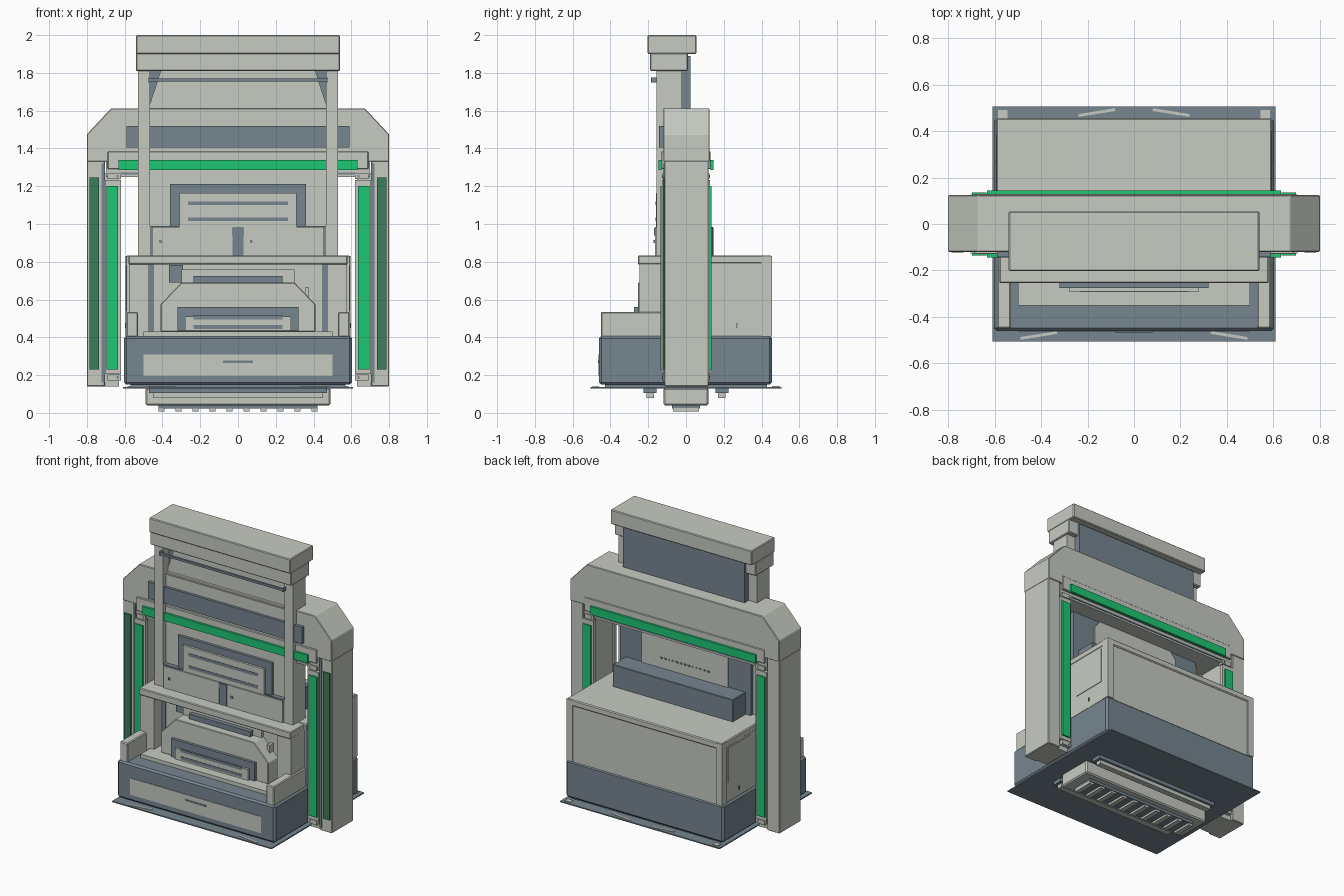
import bpy

cube = bpy.data.objects.get("Cube")
if cube:
    bpy.data.objects.remove(cube, do_unlink=True)


def material(name, rgb):
    m = bpy.data.materials.new(name)
    m.use_nodes = True
    m.diffuse_color = (*rgb, 1)
    m.node_tree.nodes["Principled BSDF"].inputs["Base Color"].default_value = (*rgb, 1)
    return m


LIGHT = material("pale grey", (0.57, 0.60, 0.54))
DARK = material("slate grey", (0.18, 0.24, 0.275))
GREEN = material("bright green", (0.013, 0.57, 0.17))
DEEP = material("deep green", (0.043, 0.205, 0.107))


def prism(name, outline, y0, y1, mat, bevel=0):
    """Extrude an x-z outline along y."""
    n = len(outline)
    verts = [(x, y, z) for y in (y0, y1) for x, z in outline]
    faces = [tuple(range(n)), tuple(reversed(range(n, 2 * n)))]
    faces += [(i, i + n, (i + 1) % n + n, (i + 1) % n) for i in range(n)]
    mesh = bpy.data.meshes.new(name)
    mesh.from_pydata(verts, [], faces)
    mesh.materials.append(mat)
    obj = bpy.data.objects.new(name, mesh)
    bpy.context.collection.objects.link(obj)
    if bevel:
        mod = obj.modifiers.new("Bevel", "BEVEL")
        mod.width = bevel
        mod.segments = 1
    return obj


def box(name, x, y, z, mat, bevel=0):
    outline = [(x[0], z[0]), (x[1], z[0]), (x[1], z[1]), (x[0], z[1])]
    return prism(name, outline, y[0], y[1], mat, bevel)


def wide(name, half, y, z, mat, bevel=0):
    """Box centred on x = 0."""
    return box(name, (-half, half), y, z, mat, bevel)


def pair(name, x, y, z, mat, bevel=0):
    """Box on the left and its mirror on the right."""
    box("left_" + name, x, y, z, mat, bevel)
    box("right_" + name, (-x[1], -x[0]), y, z, mat, bevel)


def symmetric(points):
    return points + [(-x, z) for x, z in reversed(points)]


def slotted_panel(name, half, frame, y, z, top, slots):
    """Dark frame, pale plate and dark slots, stacked toward the front."""
    wide(name + "_frame", frame, (y - 0.02, y), (z, top), DARK)
    wide(name + "_plate", half, (y - 0.035, y - 0.02), (z, top - 0.05), LIGHT)
    for h in slots:
        wide(name + "_slot", half - 0.045, (y - 0.038, y - 0.034), (h - 0.01, h + 0.01), DARK)


# Ground plate and base
wide("base_plate", 0.61, (-0.505, 0.505), (0.13, 0.138), DARK)
wide("base_spacer", 0.57, (-0.43, 0.43), (0.135, 0.16), DARK)
wide("base_body", 0.603, (-0.46, 0.455), (0.15, 0.407), DARK, 0.012)
wide("base_front_panel", 0.5, (-0.464, -0.455), (0.195, 0.31), LIGHT)
wide("base_front_slot", 0.08, (-0.467, -0.463), (0.265, 0.277), DARK)
for y in (-0.48, 0.48):
    for s in (-1, 1):
        strip = wide("plate_mark", 0.08, (-0.006, 0.006), (0.137, 0.141), LIGHT)
        strip.location = (s * (0.41 if y < 0 else 0.16), y, 0)
        strip.rotation_euler.z = -0.16 * s
pair("plate_tab", (0.545, 0.585), (0.455, 0.49), (0.137, 0.142), LIGHT)

# Underside vent with ribs and side rails
wide("vent_housing", 0.49, (-0.12, 0.12), (0.04, 0.132), LIGHT, 0.008)
wide("vent_recess", 0.42, (-0.075, 0.075), (0.022, 0.042), DARK)
for i in range(10):
    x = -0.405 + i * 0.09
    box("vent_rib", (x - 0.017, x + 0.017), (-0.07, 0.07), (0.008, 0.025), LIGHT)
for s in (-1, 1):
    wide("vent_rail", 0.47, (s * 0.19 - 0.035, s * 0.19 + 0.035), (0.105, 0.132), DARK)
    wide("vent_rail_lip", 0.45, (s * 0.19 - 0.02, s * 0.19 + 0.02), (0.08, 0.107), LIGHT)

# Rear cabinet
wide("rear_cabinet", 0.59, (-0.10, 0.448), (0.4, 0.825), LIGHT)
wide("rear_cabinet_lid", 0.593, (-0.10, 0.455), (0.79, 0.833), LIGHT, 0.006)
pair("cabinet_corner", (0.55, 0.595), (0.40, 0.455), (0.405, 0.83), LIGHT)
pair("cabinet_side_panel", (0.588, 0.594), (0.14, 0.385), (0.54, 0.78), LIGHT)
pair("cabinet_side_slot", (0.593, 0.597), (0.265, 0.272), (0.45, 0.475), DARK)
wide("rear_dark_box", 0.46, (0.0, 0.145), (0.81, 0.985), DARK, 0.004)

# Front bay: arms, step, side walls and shelf
pair("front_arm", (0.53, 0.59), (-0.45, -0.1), (0.4, 0.535), LIGHT, 0.006)
wide("front_step", 0.5, (-0.35, -0.1), (0.4, 0.432), LIGHT)
wide("bay_back_wall", 0.56, (-0.15, -0.09), (0.4, 0.79), LIGHT)
pair("bay_side_wall", (0.47, 0.577), (-0.245, -0.1), (0.4, 0.79), LIGHT)
pair("bay_dark_strip", (0.445, 0.47), (-0.157, -0.149), (0.43, 0.79), DARK)
wide("front_shelf", 0.58, (-0.255, -0.1), (0.785, 0.833), LIGHT, 0.005)
prism("front_housing", symmetric([(0.41, 0.43), (0.41, 0.575), (0.30, 0.69)]),
      -0.255, -0.12, LIGHT, 0.004)
slotted_panel("housing_panel", 0.28, 0.32, -0.255, 0.435, 0.56, (0.505, 0.455))
wide("housing_top_strip", 0.235, (-0.2, -0.13), (0.69, 0.725), DARK)
wide("bay_plate", 0.30, (-0.17, -0.13), (0.69, 0.76), LIGHT)
box("bay_dark_plate", (-0.365, -0.29), (-0.158, -0.149), (0.69, 0.783), DARK)
box("bay_handle", (0.355, 0.375), (-0.19, -0.15), (0.61, 0.665), LIGHT)

# Central tower
wide("tower_front_wall", 0.47, (-0.125, -0.02), (0.82, 1.6), LIGHT)
wide("tower_rear_wall", 0.5, (-0.02, 0.005), (0.82, 1.3), DARK)
prism("tower_rear_plate", symmetric([(0.33, 0.98), (0.33, 1.2), (0.28, 1.26)]),
      0.004, 0.013, LIGHT)
for i in range(13):
    x = -0.18 + i * 0.03
    box("rear_plate_hole", (x - 0.008, x + 0.008), (0.012, 0.016), (1.05, 1.062), DARK)
pair("tower_post", (0.465, 0.53), (-0.155, -0.02), (0.82, 1.82), LIGHT)
slotted_panel("tower_panel", 0.31, 0.36, -0.124, 0.985, 1.213, (1.11, 1.025))
wide("tower_lower_backing", 0.465, (-0.156, -0.12), (0.83, 0.99), DARK)
pair("tower_lower_plate", (0.03, 0.455), (-0.165, -0.15), (0.83, 0.983), LIGHT)
wide("lower_plate_joint", 0.028, (-0.163, -0.15), (0.83, 0.983), DARK)
wide("lower_plate_clip", 0.032, (-0.169, -0.16), (0.94, 0.98), DARK)
for x in (-0.41, 0.07):
    box("plate_bolt", (x - 0.007, x + 0.007), (-0.172, -0.163), (0.9, 0.915), DARK)

# Tower head
wide("head_rear_panel", 0.465, (-0.02, 0.025), (1.55, 1.89), DARK)
wide("head_dark_backing", 0.465, (-0.09, -0.02), (1.58, 1.82), DARK)
prism("head_front_plate", symmetric([(0.465, 1.58), (0.465, 1.64), (0.41, 1.81)]),
      -0.1, -0.088, LIGHT)
wide("head_rod", 0.465, (-0.185, -0.17), (1.755, 1.77), DARK)
pair("rod_bracket", (0.465, 0.475), (-0.185, -0.15), (1.75, 1.775), DARK)
wide("head_lower_cap", 0.54, (-0.19, 0.01), (1.81, 1.905), LIGHT, 0.005)
wide("head_upper_cap", 0.54, (-0.203, 0.055), (1.9, 2.0), LIGHT, 0.005)

# Gate arch
prism("gate_arch", symmetric([(0.8, 1.33), (0.8, 1.475), (0.672, 1.612)]),
      -0.12, 0.125, LIGHT, 0.004)
wide("gate_lower_beam", 0.7, (-0.115, 0.115), (1.25, 1.34), LIGHT)
wide("gate_beam_cover", 0.69, (-0.13, 0.13), (1.29, 1.385), LIGHT, 0.004)
wide("gate_beam_seam", 0.63, (-0.12, 0.12), (1.262, 1.272), DARK)
wide("gate_front_band", 0.59, (-0.143, -0.11), (1.405, 1.52), DARK)
for s in (-1, 1):
    y = s * 0.137
    wide("beam_green_strip", 0.632, (y - 0.008, y + 0.008), (1.285, 1.34), GREEN)

# Gate columns with coloured strips on both faces
pair("column", (0.705, 0.8), (-0.115, 0.12), (0.14, 1.335), LIGHT, 0.004)
pair("column_core", (0.63, 0.71), (-0.1, 0.1), (0.14, 1.27), LIGHT)
pair("column_groove", (0.705, 0.722), (-0.118, -0.11), (0.16, 1.32), DARK)
pair("column_deep_strip", (0.735, 0.787), (-0.123, -0.114), (0.23, 1.245), DEEP)
for s in (-1, 1):
    c = s * 0.112
    pair("column_inner_panel", (0.62, 0.705), (c - 0.014, c + 0.014), (0.205, 1.232), LIGHT)
    c = s * 0.13
    pair("column_green_strip", (0.635, 0.697), (c - 0.006, c + 0.006), (0.23, 1.2), GREEN)
    c = s * 0.105
    for z in (0.172, 1.238):
        pair("column_bracket", (0.62, 0.69), (c - 0.02, c + 0.02), (z, z + 0.03), LIGHT)
        pair("bracket_pin", (0.632, 0.642), (c - 0.022, c + 0.022), (z + 0.008, z + 0.022), DARK)
